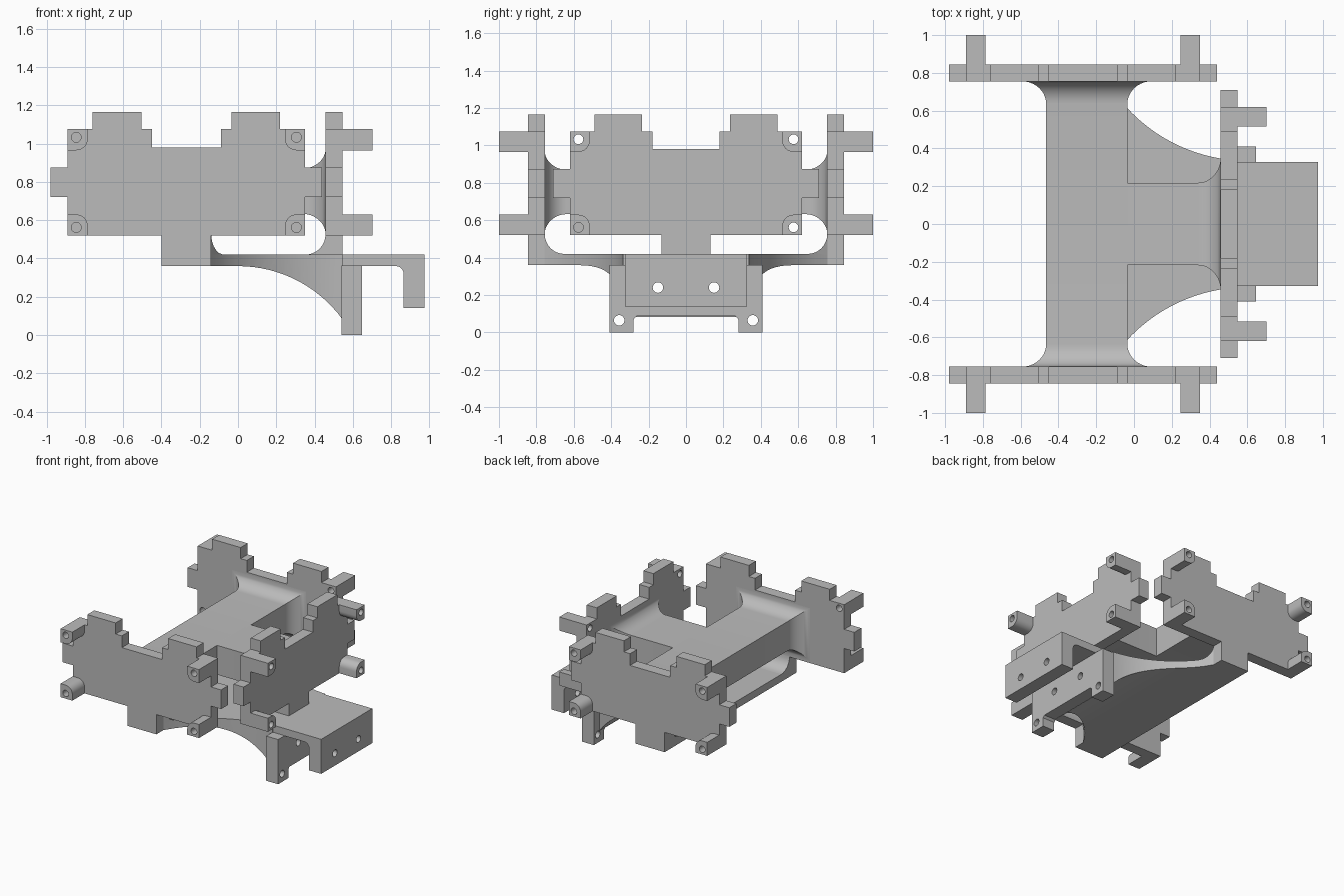
import bpy, bmesh, math
from mathutils import Matrix

if "Cube" in bpy.data.objects:
    bpy.data.objects.remove(bpy.data.objects["Cube"])

grey = bpy.data.materials.new("light grey")
grey.diffuse_color = (0.5, 0.5, 0.5, 1)
grey.use_nodes = True
grey.node_tree.nodes["Principled BSDF"].inputs["Base Color"].default_value = grey.diffuse_color


def finish(name, bm):
    bmesh.ops.recalc_face_normals(bm, faces=bm.faces)
    me = bpy.data.meshes.new(name)
    bm.to_mesh(me)
    bm.free()
    me.materials.append(grey)
    ob = bpy.data.objects.new(name, me)
    bpy.context.collection.objects.link(ob)
    return ob


def prism(name, pts, a, b, plane):
    """Extrude a 2D outline from a to b across the given plane."""
    place = {"XZ": lambda u, v, d: (u, d, v),
             "YZ": lambda u, v, d: (d, u, v),
             "XY": lambda u, v, d: (u, v, d)}[plane]
    bm = bmesh.new()
    lo = [bm.verts.new(place(u, v, a)) for u, v in pts]
    hi = [bm.verts.new(place(u, v, b)) for u, v in pts]
    bm.faces.new(lo)
    bm.faces.new(hi)
    n = len(pts)
    for i in range(n):
        bm.faces.new((lo[i], lo[(i + 1) % n], hi[(i + 1) % n], hi[i]))
    return finish(name, bm)


def arc(cx, cy, r, a0, a1, n=8):
    return [(cx + r * math.cos(math.radians(a0 + (a1 - a0) * i / n)),
             cy + r * math.sin(math.radians(a0 + (a1 - a0) * i / n))) for i in range(n + 1)]


def circle(cx, cy, r=0.026):
    return arc(cx, cy, r, 0, 342, 19)


def combine(ob, other, op, keep=False):
    mod = ob.modifiers.new("combine", "BOOLEAN")
    mod.object, mod.operation, mod.solver = other, op, "EXACT"
    deps = bpy.context.evaluated_depsgraph_get()
    me = bpy.data.meshes.new_from_object(ob.evaluated_get(deps))
    ob.modifiers.clear()
    ob.data = me
    if not keep:
        bpy.data.objects.remove(other)


def turn(ob, deg, x, y):
    ob.data.transform(Matrix.Translation((x, y, 0)) @ Matrix.Rotation(math.radians(deg), 4, "Z"))


# Stepped mounting plates with four corner posts each, outward along local -y
half = [(0.13, 0.36), (0.13, 0.52), (0.62, 0.52), (0.62, 0.72), (0.71, 0.72),
        (0.71, 0.875), (0.62, 0.875), (0.62, 1.075), (0.49, 1.075), (0.49, 1.165),
        (0.235, 1.165), (0.235, 1.075), (0.18, 1.075), (0.18, 0.98)]


def mounting_plate(name, deg, x, y, blind, tab_bottom=0.36):
    right = [(u, max(v, tab_bottom)) for u, v in half]
    outline = right + [(-u, v) for u, v in reversed(right)]
    ob = prism(name, outline, 0, -0.09, "XZ")
    for sx in (1, -1):
        for level in ("top", "bottom"):
            z0, sz = (1.075, 1) if level == "top" else (0.52, -1)
            # corner post: square outside, rounded toward the plate centre
            local = [(0, 0), (0.105, 0)] + arc(0.045, 0.05, 0.06, 0, 90, 6) + [(0, 0.11)]
            pts = [(sx * (0.62 - p), z0 - sz * q) for p, q in local]
            combine(ob, prism("post", pts, -0.04, -0.245, "XZ"), "UNION")
            inner = -0.09 if (sx, level) in blind else 0.05
            hole = prism("hole", circle(sx * 0.575, z0 - sz * 0.042), inner, -0.3, "XZ")
            combine(ob, hole, "DIFFERENCE")
    turn(ob, deg, x, y)


pair = {(1, "top"), (-1, "bottom")}
mounting_plate("front_plate", 0, -0.27, -0.755, pair)
mounting_plate("back_plate", 180, -0.27, 0.755, pair)
mounting_plate("side_plate", 90, 0.457, 0, {(-1, "bottom")}, 0.4)


# Beams that flare out in a smooth fillet where they meet a plate
def flare(end, n=10):
    out = []
    for i in range(n + 1):
        a = math.pi / 2 * i / n
        out.append((end - 0.12 + 0.12 * math.sin(a), 1 - math.cos(a)))
    return out


def beam(name, sections, hw, deg, x):
    bm = bmesh.new()
    rings = []
    for d, f in sections:
        w, top, bot = hw + 0.13 * f, 0.87 + 0.105 * f, 0.633 - 0.11 * f
        rings.append([bm.verts.new((u, -d, v)) for u, v in
                      ((-w, bot), (w, bot), (w, top), (-w, top))])
    for r0, r1 in zip(rings, rings[1:]):
        for i in range(4):
            j = (i + 1) % 4
            bm.faces.new((r0[i], r0[j], r1[j], r1[i]))
    bm.faces.new(rings[0])
    bm.faces.new(rings[-1])
    turn(finish(name, bm), deg, x, 0)


ends = flare(0.756)
beam("cross_beam", [(-d, f) for d, f in reversed(ends)] + ends, 0.215, 0, -0.25)
beam("side_beam", [(-0.06, 0)] + flare(0.458), 0.218, 90, 0)

# Lower deck: curved plan outline, scooped underneath
sweep = [(x, 1.2 - math.sqrt(0.865 ** 2 - (0.6 - x) ** 2))
         for x in [-0.14 + 0.685 * i / 16 for i in range(17)]]
plan = [(-0.4, 0.756), (-0.14, 0.756)] + sweep[1:]
plan += [(x, -y) for x, y in reversed(plan)]
deck = prism("lower_deck", plan, 0, 0.42, "XY")
scoop = [(-0.6, -0.1), (-0.6, 0.36)]
scoop += [(x, -0.315 + math.sqrt(0.675 ** 2 - x * x)) for x in [0.56 * i / 14 for i in range(15)]]
scoop += [(0.56, -0.1)]
combine(deck, prism("scoop", scoop, -1, 1, "XZ"), "DIFFERENCE")

# Fillets rising from the deck to the plates
for s, name in ((-1, "front_fillet"), (1, "back_fillet")):
    pts = [(0.757, 0.41)] + arc(0.65, 0.525, 0.105, -90, 0) + [(0.757, 0.525)]
    pts.insert(1, (0.65, 0.41))
    ob = prism(name, [(s * u, v) for u, v in pts], -0.4, 0.2, "YZ")
    combine(ob, prism("trim", plan, 0.3, 0.6, "XY"), "INTERSECT")
prism("side_fillet", [(0.46, 0.41), (0.352, 0.41)] + arc(0.352, 0.525, 0.105, -90, 0)
      + [(0.46, 0.525)], -0.13, 0.13, "XZ")

# Overhanging bracket with a downturned lip
hook = [(0.5, 0.42), (0.975, 0.42), (0.975, 0.14), (0.865, 0.14)]
hook += arc(0.825, 0.32, 0.04, 0, 90, 6) + [(0.5, 0.36)]
bracket = prism("hook_bracket", hook, -0.327, 0.327, "XZ")

# Leg plate with two feet
foot = [(0.41, 0.362), (0.41, 0), (0.28, 0), (0.28, 0.07), (0.265, 0.087)]
legs = prism("leg_plate", foot + [(-u, v) for u, v in reversed(foot)], 0.54, 0.647, "YZ")

# Bolt holes through lip, legs and deck
for s in (-1, 1):
    drill = prism("drill", circle(s * 0.15, 0.24, 0.028), 0.2, 1.1, "YZ")
    for ob in (bracket, legs):
        combine(ob, drill, "DIFFERENCE", keep=True)
    combine(deck, drill, "DIFFERENCE")
    combine(legs, prism("drill", circle(s * 0.357, 0.065, 0.028), 0.2, 1.1, "YZ"), "DIFFERENCE")

# Smooth the fillets, keep the edges sharp
for ob in bpy.context.collection.objects:
    ob.select_set(True)
    bpy.context.view_layer.objects.active = ob
bpy.ops.object.shade_smooth_by_angle(angle=math.radians(30))
